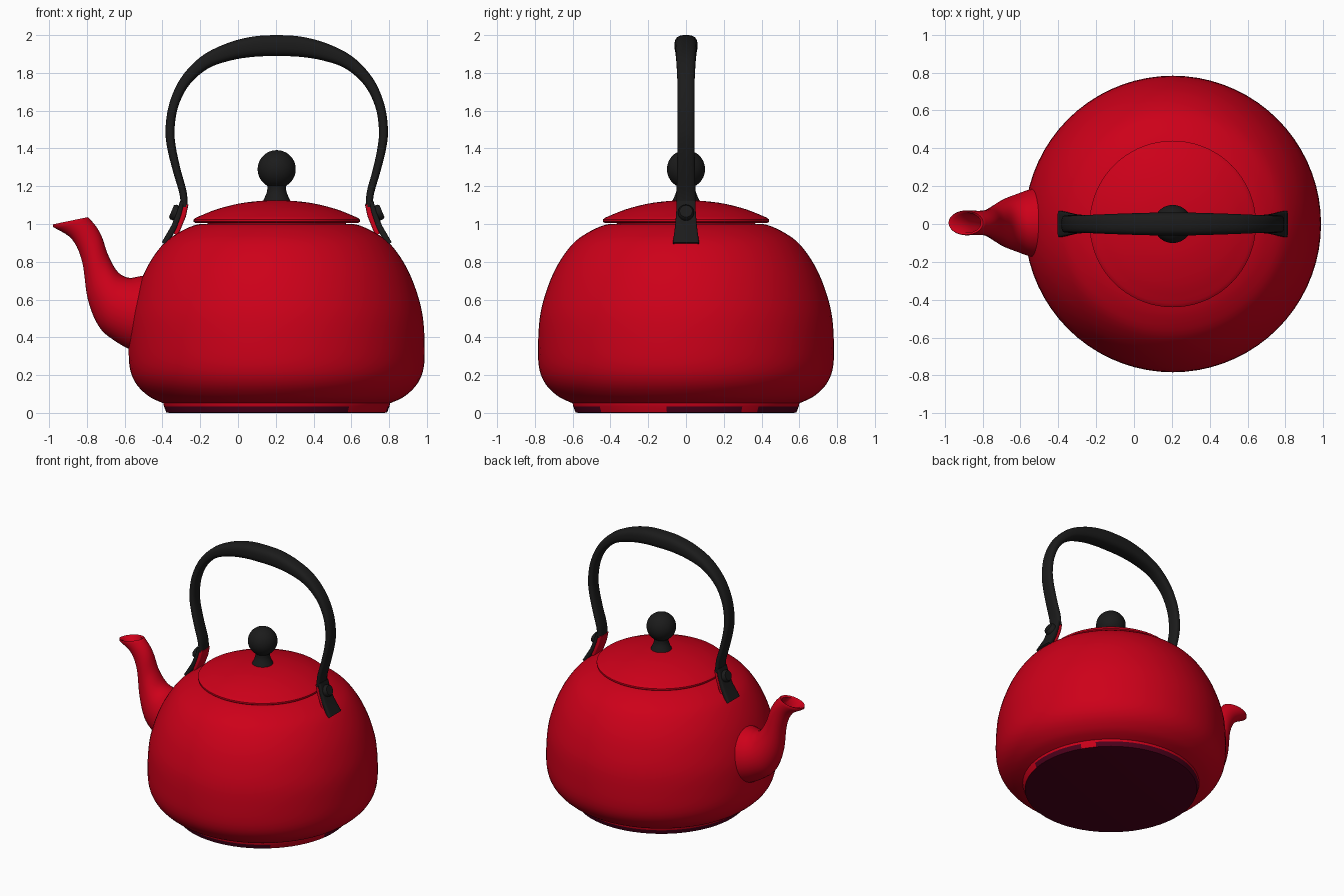
import bpy, bmesh
from math import sin, cos, pi, radians, degrees, atan2, copysign
from mathutils import Vector

CX = 0.205  # axis of the pot

old = bpy.data.objects.get("Cube")
if old:
    bpy.data.objects.remove(old, do_unlink=True)


def material(name, rgb, rough=0.5):
    m = bpy.data.materials.new(name)
    m.use_nodes = True
    m.diffuse_color = (*rgb, 1)
    bsdf = m.node_tree.nodes["Principled BSDF"]
    bsdf.inputs["Base Color"].default_value = (*rgb, 1)
    bsdf.inputs["Roughness"].default_value = rough
    return m


RED = material("red enamel", (0.61, 0.0, 0.01))
BLACK = material("black plastic", (0.011, 0.011, 0.011))
DARK = material("dark maroon base", (0.075, 0.0, 0.011))


def smooth_points(pts, n=5):
    """Catmull-Rom interpolation through tuples of any length."""
    p = [Vector(a) for a in pts]
    p = [p[0] * 2 - p[1]] + p + [p[-1] * 2 - p[-2]]
    out = []
    for a, b, c, d in zip(p, p[1:], p[2:], p[3:]):
        for i in range(n):
            t = i / n
            out.append(0.5 * (2 * b + (c - a) * t + (2 * a - 5 * b + 4 * c - d) * t**2
                              + (3 * b - a - 3 * c + d) * t**3))
    return out + [p[-2]]


def loft(name, rings, mat, angle=40):
    """Skin closed rings of points and cap both ends."""
    bm = bmesh.new()
    vs = [[bm.verts.new(co) for co in ring] for ring in rings]
    for a, b in zip(vs, vs[1:]):
        for i in range(len(a)):
            j = (i + 1) % len(a)
            bm.faces.new((a[i], a[j], b[j], b[i]))
    bm.faces.new(vs[0])
    bm.faces.new(vs[-1])
    bmesh.ops.recalc_face_normals(bm, faces=bm.faces)
    me = bpy.data.meshes.new(name)
    bm.to_mesh(me)
    bm.free()
    me.materials.append(mat)
    ob = bpy.data.objects.new(name, me)
    bpy.context.collection.objects.link(ob)
    bpy.ops.object.select_all(action='DESELECT')
    bpy.context.view_layer.objects.active = ob
    ob.select_set(True)
    bpy.ops.object.shade_smooth_by_angle(angle=radians(angle))
    return ob


def lathe(name, profile, mat, seg=72):
    rings = [[(CX + r * cos(2 * pi * i / seg), r * sin(2 * pi * i / seg), z)
              for i in range(seg)] for r, z in profile]
    return loft(name, rings, mat)


def strap(name, path, mat, power=0.7, seg=20):
    """Sweep a rounded section along (x, z, half thickness, half width)."""
    rings = []
    for k, (x, z, t, w) in enumerate(path):
        a, b = path[max(k - 1, 0)], path[min(k + 1, len(path) - 1)]
        n = Vector((b[1] - a[1], 0, a[0] - b[0])).normalized()
        ring = []
        for i in range(seg):
            c, s = cos(2 * pi * (i + .5) / seg), sin(2 * pi * (i + .5) / seg)
            c, s = copysign(abs(c)**power, c), copysign(abs(s)**power, s)
            ring.append(Vector((CX + x, w * s, z)) + n * t * c)
        rings.append(ring)
    return loft(name, rings, mat)


# Foot: dark underside and wall, with enamel run down in a few places
foot = lathe("foot", [(.57, 0), (.585, .003), (.597, .035), (.60, .048), (.60, .07)], DARK)
foot.data.materials.append(RED)
for f in foot.data.polygons:
    turn = degrees(atan2(f.center.y, f.center.x - CX))
    if abs(f.normal.z) < .9 and f.center.z > .01:
        run = -48 < turn < -8 or 30 < turn < 42
        f.material_index = int(run or f.center.z > .04)

# Pot body
lathe("body", smooth_points([
    (.58, .047), (.61, .055), (.68, .09), (.745, .155), (.778, .24), (.783, .37),
    (.77, .53), (.727, .68), (.67, .8), (.595, .9), (.51, .96), (.43, .995), (.38, 1.0)]), RED)

# Lid with thin rim
lathe("lid", [(.36, .99), (.37, 1.008), (.43, 1.005), (.44, 1.012), (.44, 1.024), (.43, 1.032)]
      + smooth_points([(.42, 1.037), (.32, 1.077), (.2, 1.108), (.09, 1.122), (.01, 1.125)], 4), RED)

# Knob: flared neck and ball
ball = [(.101 * sin(a), 1.29 - .101 * cos(a)) for a in [pi * (.17 + .82 * i / 16) for i in range(17)]]
lathe("knob", smooth_points([(.078, 1.11), (.066, 1.135), (.052, 1.17), (.049, 1.2)], 4) + ball, BLACK)

# Spout: sections by lower point, upper point and half width, then the hollow mouth
outer = smooth_points([
    (-.40, .26, -.36, .72, .22), (-.55, .325, -.50, .725, .185), (-.65, .38, -.575, .715, .155),
    (-.735, .455, -.635, .745, .125), (-.795, .60, -.685, .83, .088), (-.825, .80, -.72, .93, .07),
    (-.88, .92, -.75, .985, .064), (-.98, .985, -.79, 1.033, .066)])
mouth = [(-.98, .998, -.797, 1.036, .063), (-.955, .997, -.81, 1.025, .052),
         (-.87, .935, -.775, .97, .045), (-.80, .80, -.74, .88, .04)]
rings = []
for xl, zl, xu, zu, w in list(outer) + mouth:
    mid = Vector(((xl + xu) / 2, .006, (zl + zu) / 2))
    half = Vector(((xu - xl) / 2, 0, (zu - zl) / 2))
    rings.append([mid + half * cos(2 * pi * i / 32) + Vector((0, w * sin(2 * pi * i / 32), 0))
                  for i in range(32)])
loft("spout", rings, RED, 60)

# Arched handle, mirrored about the pot axis
side = [(.12, 1.939, .054, .06), (.25, 1.912, .047, .056), (.38, 1.856, .037, .051),
        (.485, 1.755, .029, .046), (.545, 1.63, .025, .045), (.565, 1.5, .024, .045),
        (.556, 1.4, .023, .046), (.528, 1.28, .021, .048), (.497, 1.17, .02, .05),
        (.488, 1.09, .018, .05)]
arch = [(-x, z, t, w) for x, z, t, w in reversed(side)] + [(0, 1.944, .056, .061)] + side
strap("handle", smooth_points(arch), BLACK)

# Brackets, red inner tabs and rivets on both sides
for label, s in (("left", 1), ("right", -1)):
    strap(label + "_bracket", [(s * .5, 1.12, .012, .05), (s * .515, 1.06, .014, .052),
                               (s * .543, .985, .016, .058), (s * .595, .895, .016, .07)], BLACK, .35)
    strap(label + "_inner_tab", [(s * .481, 1.105, .014, .047), (s * .495, 1.045, .015, .049),
                                 (s * .522, .975, .014, .052), (s * .535, .945, .012, .052)], RED, .35)
    axis = Vector((s * .92, 0, .39))
    up = Vector((-s * .39, 0, .92))
    base = Vector((CX + s * .515, 0, 1.05))
    loft(label + "_rivet", [[base + axis * d + up * r * cos(2 * pi * i / 20)
                             + Vector((0, r * sin(2 * pi * i / 20), 0)) for i in range(20)]
                            for d, r in ((0, .042), (.036, .042), (.046, .034))], BLACK)
